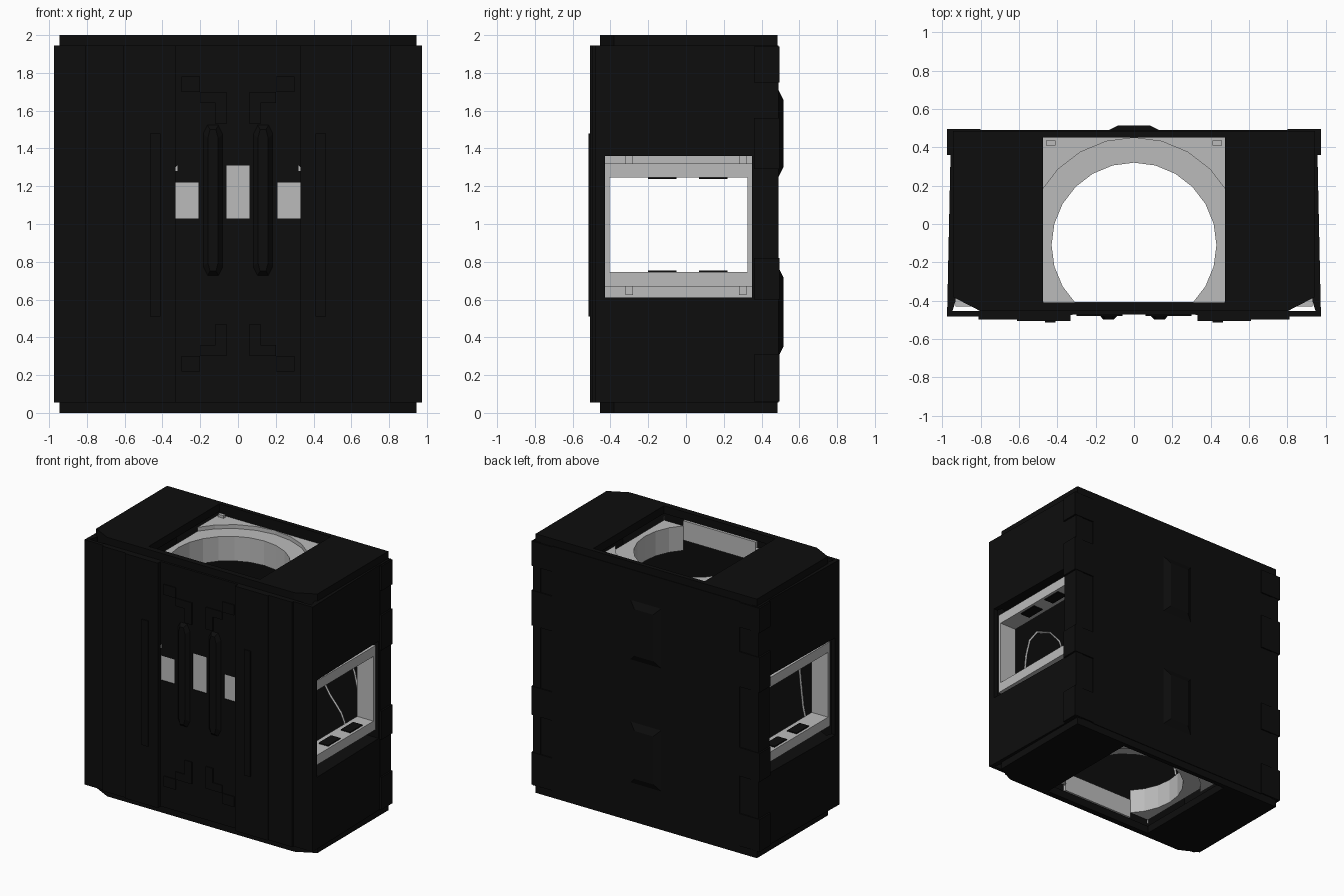
import bpy, bmesh, math
from mathutils import Vector

cube = bpy.data.objects.get("Cube")
if cube:
    bpy.data.objects.remove(cube, do_unlink=True)


def material(name, v):
    m = bpy.data.materials.new(name)
    m.use_nodes = True
    m.diffuse_color = (v, v, v, 1)
    m.node_tree.nodes["Principled BSDF"].inputs["Base Color"].default_value = (v, v, v, 1)
    return m


BLACK = material("matte black", 0.004)
GREY = material("light grey", 0.5)


def prism(name, pts, axis, a, b, mat=BLACK, inset=0.0):
    """Extrude a 2D outline along an axis from a to b, shrinking end b by inset."""
    us, vs = [p[0] for p in pts], [p[1] for p in pts]
    cu, cv = (min(us) + max(us)) / 2, (min(vs) + max(vs)) / 2
    su = 1 - 2 * inset / (max(us) - min(us))
    sv = 1 - 2 * inset / (max(vs) - min(vs))
    place = {"x": lambda u, v, w: (w, u, v),
             "y": lambda u, v, w: (u, w, v),
             "z": lambda u, v, w: (u, v, w)}[axis]
    bm = bmesh.new()
    low = [bm.verts.new(place(u, v, a)) for u, v in pts]
    high = [bm.verts.new(place(cu + (u - cu) * su, cv + (v - cv) * sv, b)) for u, v in pts]
    bm.faces.new(low)
    bm.faces.new(high)
    n = len(pts)
    for i in range(n):
        j = (i + 1) % n
        bm.faces.new((low[i], low[j], high[j], high[i]))
    bmesh.ops.recalc_face_normals(bm, faces=bm.faces)
    me = bpy.data.meshes.new(name)
    bm.to_mesh(me)
    bm.free()
    me.materials.append(mat)
    ob = bpy.data.objects.new(name, me)
    bpy.context.collection.objects.link(ob)
    return ob


def rect(u0, u1, v0, v1):
    return [(u0, v0), (u1, v0), (u1, v1), (u0, v1)]


def box(name, x0, x1, y0, y1, z0, z1, mat=BLACK):
    return prism(name, rect(x0, x1, y0, y1), "z", z0, z1, mat)


def circle(r, cx, cy, n=24):
    return [(cx + r * math.cos(math.tau * i / n), cy + r * math.sin(math.tau * i / n))
            for i in range(n)]


def flip(pts, s):
    return [(u * s, v) for u, v in pts]


def cut(ob, cutters):
    """Subtract every cutter from ob and bake the result."""
    for c in cutters:
        m = ob.modifiers.new("cut", "BOOLEAN")
        m.operation, m.solver, m.object = "DIFFERENCE", "EXACT", c
    bpy.context.view_layer.update()
    dg = bpy.context.evaluated_depsgraph_get()
    me = bpy.data.meshes.new_from_object(ob.evaluated_get(dg))
    ob.modifiers.clear()
    ob.data = me


def cable(name, pts, r=0.008):
    cu = bpy.data.curves.new(name, "CURVE")
    cu.dimensions, cu.bevel_depth, cu.bevel_resolution, cu.resolution_u = "3D", r, 1, 6
    sp = cu.splines.new("BEZIER")
    sp.bezier_points.add(len(pts) - 1)
    for bp, p in zip(sp.bezier_points, pts):
        bp.co = Vector(p)
        bp.handle_left_type = bp.handle_right_type = "AUTO"
    cu.materials.append(GREY)
    bpy.context.collection.objects.link(bpy.data.objects.new(name, cu))


SIDES = ((1, "left"), (-1, "right"))
ENDS = ((1, "upper"), (-1, "lower"))

# Hole cutters
cavity = box("cavity_cutter", -0.84, 0.84, -0.43, 0.45, 0.06, 1.94)
shaft = box("shaft_cutter", -0.475, 0.475, -0.41, 0.45, -0.1, 2.1)
side_hole = box("side_hole_cutter", -1.1, 1.1, -0.43, 0.35, 0.61, 1.36)
windows = [("left_window", 0.21, 0.355, 1.22), ("centre_window", -0.06, 0.06, 1.31),
           ("right_window", -0.355, -0.21, 1.22)]
window_cuts = [box(n + "_cutter", a, b, -0.6, -0.42, 1.03, t) for n, a, b, t in windows]
cutters = [cavity, shaft, side_hole] + window_cuts

# Hollow core with chamfered front corners; its ends form the top and bottom caps
core_outline = [(-0.945, 0.485), (-0.945, -0.38), (-0.80, -0.455),
                (0.80, -0.455), (0.945, -0.38), (0.945, 0.485)]
core = prism("core_shell", core_outline, "z", 0.0, 2.0)
cut(core, cutters)

# Front centre plate with windows
centre = box("front_centre_plate", -0.33, 0.33, -0.472, -0.45, 0.055, 1.945)
cut(centre, window_cuts)
for n, a, b, t in windows:
    box(n, a, b, -0.466, -0.432, 1.03, t, GREY)

# Front ribs
for s, side in SIDES:
    rib = [(0.19, 0.77), (0.19, 1.48), (0.165, 1.53), (0.10, 1.53),
           (0.075, 1.48), (0.075, 0.77), (0.10, 0.72), (0.165, 0.72)]
    prism(side + "_front_rib", flip(rib, s), "y", -0.465, -0.498, inset=0.03)

    # Stepped vertical front panels
    for part, a, b, y in (("inner", 0.33, 0.61, -0.507), ("middle", 0.61, 0.81, -0.497),
                          ("outer", 0.81, 0.975, -0.482)):
        x0, x1 = sorted((a * s, b * s))
        box(f"{side}_{part}_front_panel", x0, x1, y, -0.455, 0.055, 1.945)
    x0, x1 = sorted((0.41 * s, 0.465 * s))
    box(side + "_front_bracket", x0, x1, -0.515, -0.5, 0.51, 1.48)

    # Corner accent beside the window
    tri = [(0.32, 1.28), (0.355, 1.28), (0.32, 1.31)]
    prism(side + "_window_accent", flip(tri, s), "y", -0.475, -0.468, GREY)

    # Flared side panel with the access opening
    wall = [(0.93, -0.40), (0.955, -0.48), (0.975, -0.48), (0.957, 0.36), (0.93, 0.36)]
    panel = prism(side + "_side_panel", flip(wall, s), "z", 0.055, 1.945)
    cut(panel, [side_hole])

    # Back corner strip and its raised teeth
    x0, x1 = sorted((0.90 * s, 0.962 * s))
    box(side + "_back_corner_strip", x0, x1, 0.36, 0.49, 0.055, 1.945)
    for i, (z0, z1) in enumerate(((0.06, 0.31), (0.60, 0.82), (1.29, 1.56), (1.75, 1.94))):
        x0, x1 = sorted((0.80 * s, 0.975 * s))
        box(f"{side}_back_tooth_{i + 1}", x0, x1, 0.36, 0.495, z0, z1)

    # Access frame: recessed surround, projecting bars and jambs
    def frame(part, a, b, y0, y1, z0, z1, mat=GREY):
        u, v = sorted((a * s, b * s))
        box(f"{side}_access_{part}", u, v, y0, y1, z0, z1, mat)

    for e, end in ENDS:
        def span(lo, hi):
            return sorted((0.995 + e * lo, 0.995 + e * hi))
        z0, z1 = span(0.25, 0.40)
        frame(end + "_surround", 0.79, 0.84, -0.43, 0.35, z0, z1)
        z0, z1 = span(0.25, 0.325)
        frame(end + "_bar", 0.82, 0.93, -0.43, 0.35, z0, z1)
        for i, y in enumerate((-0.32, 0.28)):
            z0, z1 = span(0.32, 0.37)
            frame(f"{end}_tab_{i + 1}", 0.83, 0.87, y, y + 0.04, z0, z1)
        for i, y in enumerate((-0.20, 0.07)):
            z0, z1 = span(0.242, 0.252)
            frame(f"{end}_pad_{i + 1}", 0.83, 0.91, y, y + 0.15, z0, z1, BLACK)
    frame("front_jamb", 0.79, 0.93, -0.43, -0.405, 0.745, 1.245)
    frame("back_jamb", 0.79, 0.93, 0.325, 0.35, 0.745, 1.245)

    # Loose cables along the back and front walls
    cable(side + "_back_cable", [(s * 0.8, 0.40, 0.75), (s * 0.55, 0.41, 1.2),
                                 (s * 0.2, 0.40, 0.9), (0, 0.41, 0.45)])
    cable(side + "_back_loop", [(s * 0.7, 0.41, 1.45), (s * 0.45, 0.40, 0.95),
                                (s * 0.62, 0.41, 0.55), (s * 0.3, 0.41, 0.35)])
    cable(side + "_front_cable", [(s * 0.75, -0.418, 0.6), (s * 0.45, -0.418, 1.35),
                                  (s * 0.15, -0.418, 0.8), (0, -0.418, 1.45)])

# Round port liners in the top and bottom openings
for e, end in ENDS:
    def zz(z):
        return 1 + e * z
    liner = prism(end + "_port_liner", rect(-0.475, 0.475, -0.41, 0.45), "z",
                  zz(0.70), zz(0.92), GREY)
    bore = prism("bore_cutter", circle(0.43, 0, -0.11), "z", zz(0.6), zz(1.0))
    rim = prism("rim_cutter", circle(0.56, 0, -0.11), "z", zz(0.89), zz(1.0))
    cut(liner, [bore, rim])
    cutters += [bore, rim]
    z0, z1 = sorted((zz(0.78), zz(0.93)))
    box(end + "_port_front_bar", -0.31, 0.31, -0.43, -0.408, z0, z1, GREY)

    # Cap panels and port corner clips
    for s, side in SIDES:
        plate = [(0.52, -0.30), (0.72, -0.30), (0.78, -0.05), (0.70, 0.12),
                 (0.78, 0.35), (0.52, 0.35)]
        prism(f"{side}_{end}_cap_panel", flip(plate, s), "z", zz(0.99), zz(1.0))
        x0, x1 = sorted((0.41 * s, 0.46 * s))
        z0, z1 = sorted((zz(0.90), zz(0.94)))
        box(f"{side}_{end}_port_clip", x0, x1, 0.41, 0.435, z0, z1, GREY)

        # Stepped relief on the front centre plate
        for i, (a, b, lo, hi) in enumerate(((0.06, 0.20, 0.64, 0.70), (0.20, 0.30, 0.70, 0.78),
                                            (0.06, 0.12, 0.53, 0.64))):
            x0, x1 = sorted((a * s, b * s))
            z0, z1 = sorted((zz(lo), zz(hi)))
            box(f"{side}_{end}_front_relief_{i + 1}", x0, x1, -0.48, -0.465, z0, z1)

# Back cover and raised bumps
box("back_cover", -0.80, 0.80, 0.48, 0.49, 0.055, 1.945)
for end, z0, z1 in (("lower", 0.29, 0.78), ("upper", 1.24, 1.72)):
    prism(end + "_back_bump", rect(-0.14, 0.14, z0, z1), "y", 0.485, 0.515, inset=0.06)

for c in cutters:
    bpy.data.objects.remove(c, do_unlink=True)
